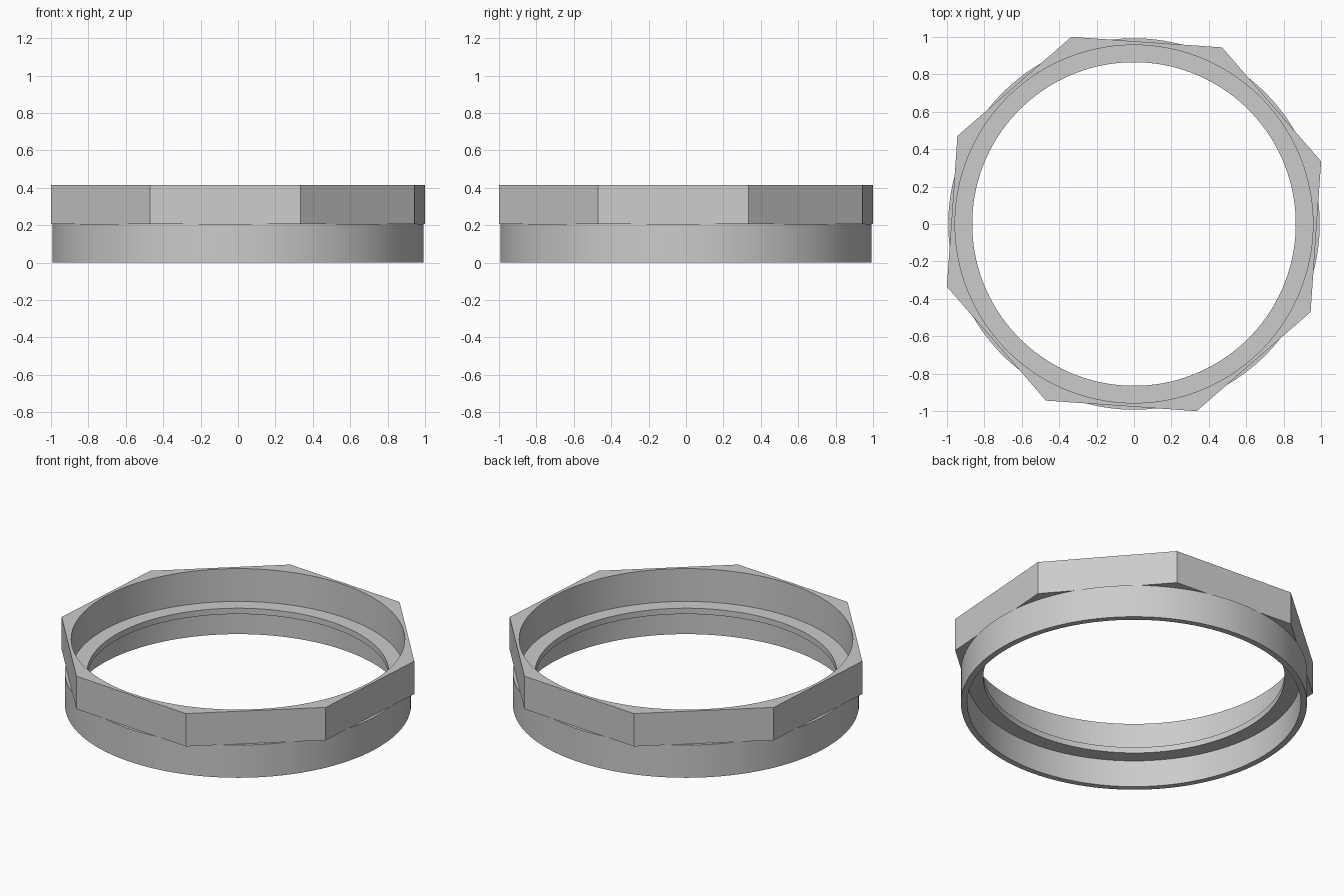
import bpy
import bmesh
import math

cube = bpy.data.objects.get("Cube")
if cube:
    bpy.data.objects.remove(cube, do_unlink=True)

SEGMENTS = 128
TURN = math.radians(18.5)      # rotation of the octagon corners
BOTTOM, STEP, TOP = 0.0, 0.207, 0.415
BORE, LIP = 0.957, 0.865

grey = bpy.data.materials.new("light grey")
colour = (0.6, 0.6, 0.6, 1)
grey.use_nodes = True
grey.diffuse_color = colour
grey.node_tree.nodes["Principled BSDF"].inputs["Base Color"].default_value = colour


def circle(radius):
    return lambda angle: radius


def octagon(corner_radius):
    side = math.pi / 4
    flat = corner_radius * math.cos(side / 2)
    return lambda angle: flat / math.cos(angle % side - side / 2)


def ring(name, profile):
    """Sweep a closed profile of (outline, height) pairs around z."""
    bm = bmesh.new()
    loops = []
    for outline, z in profile:
        loop = []
        for i in range(SEGMENTS):
            a = math.tau * (i + 0.0001) / SEGMENTS
            r = outline(a)
            loop.append(bm.verts.new((r * math.cos(a + TURN), r * math.sin(a + TURN), z)))
        loops.append(loop)
    for k, low in enumerate(loops):
        high = loops[(k + 1) % len(loops)]
        for i in range(SEGMENTS):
            j = (i + 1) % SEGMENTS
            bm.faces.new((low[i], low[j], high[j], high[i]))
    bmesh.ops.recalc_face_normals(bm, faces=bm.faces)
    mesh = bpy.data.meshes.new(name)
    bm.to_mesh(mesh)
    bm.free()
    mesh.materials.append(grey)
    obj = bpy.data.objects.new(name, mesh)
    bpy.context.collection.objects.link(obj)
    bpy.ops.object.select_all(action="DESELECT")
    obj.select_set(True)
    bpy.context.view_layer.objects.active = obj
    bpy.ops.object.shade_smooth_by_angle(angle=math.radians(30))
    return obj


# Round lower collar with a thin inward lip at its top
lip_bottom = STEP - 0.037
ring("lower_collar", [
    (circle(0.993), BOTTOM), (circle(0.993), STEP), (circle(LIP), STEP),
    (circle(LIP), lip_bottom), (circle(BORE), lip_bottom), (circle(BORE), BOTTOM),
])

# Eight-sided upper ring with a round bore
ring("octagonal_ring", [
    (octagon(1.055), STEP), (octagon(1.055), TOP),
    (circle(BORE), TOP), (circle(BORE), STEP),
])
